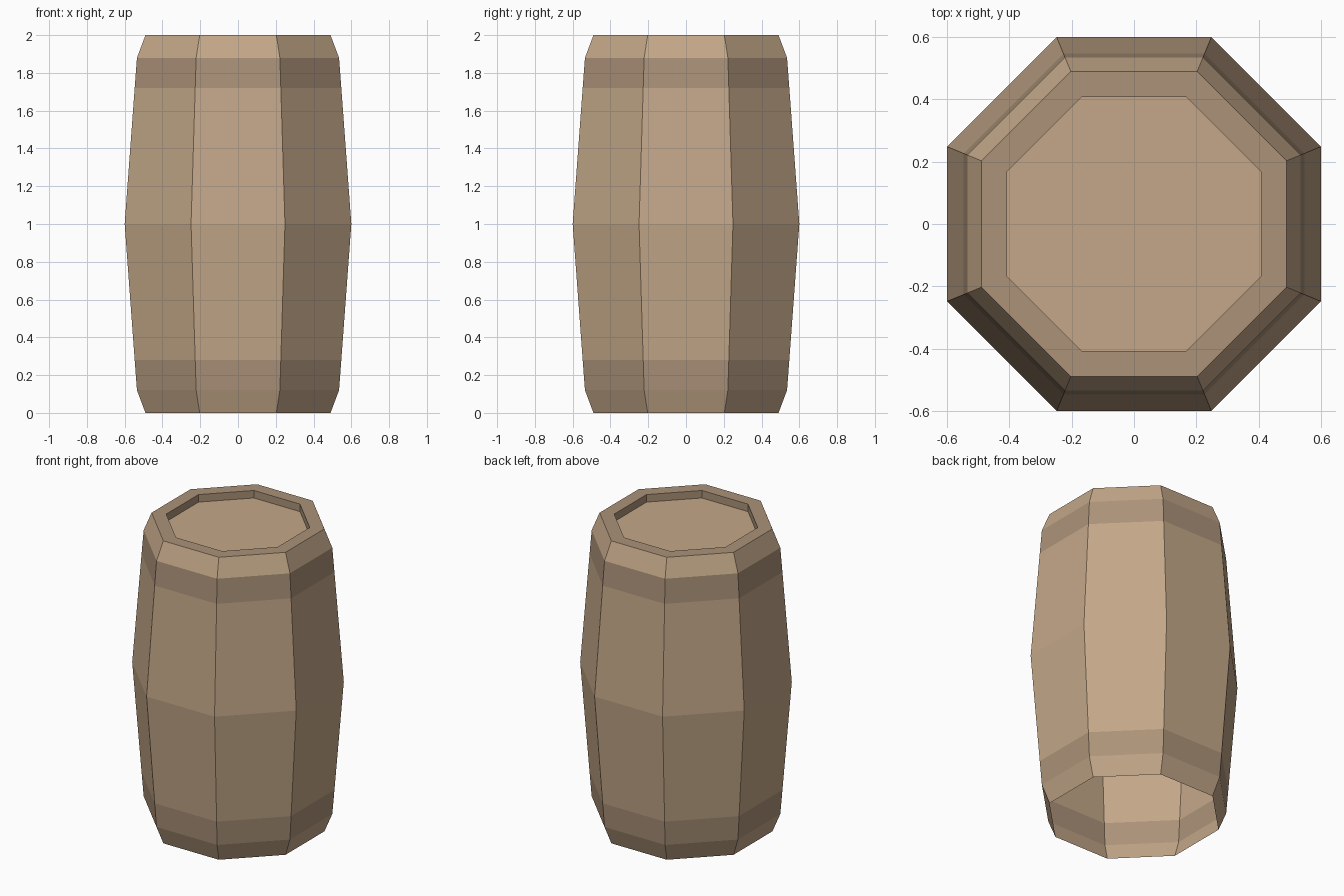
import bpy, bmesh
from math import pi, cos, sin

if "Cube" in bpy.data.objects:
    bpy.data.objects.remove(bpy.data.objects["Cube"])

SIDES = 8


def material(name, color):
    mat = bpy.data.materials.new(name)
    mat.diffuse_color = (*color, 1)
    mat.use_nodes = True
    mat.node_tree.nodes["Principled BSDF"].inputs["Base Color"].default_value = mat.diffuse_color
    return mat


def ring(bm, apothem, z):
    r = apothem / cos(pi / SIDES)
    angles = [(i + 0.5) * 2 * pi / SIDES for i in range(SIDES)]
    return [bm.verts.new((r * cos(a), r * sin(a), z)) for a in angles]


# Profile from the open bottom up, over the rim and down into the recess:
# (distance to flat side, height, material of the strip that starts here)
WOOD, HOOP = 0, 1
profile = [
    (0.49, 0.00, WOOD),
    (0.535, 0.12, HOOP),
    (0.547, 0.28, WOOD),
    (0.60, 1.00, WOOD),
    (0.547, 1.72, HOOP),
    (0.535, 1.88, WOOD),
    (0.49, 2.00, HOOP),
    (0.407, 2.00, HOOP),
    (0.407, 1.95, WOOD),
]

# Barrel shell: bridge each ring to the next
bm = bmesh.new()
rings = [ring(bm, a, z) for a, z, _ in profile]
for (lower, upper), (_, _, mat) in zip(zip(rings, rings[1:]), profile):
    for i in range(SIDES):
        j = (i + 1) % SIDES
        face = bm.faces.new((lower[i], lower[j], upper[j], upper[i]))
        face.material_index = mat

# Recessed lid
lid = bm.faces.new(rings[-1])
lid.material_index = WOOD

mesh = bpy.data.meshes.new("barrel")
bm.to_mesh(mesh)
bm.free()
mesh.materials.append(material("wood", (0.55, 0.39, 0.25)))
mesh.materials.append(material("hoop", (0.41, 0.29, 0.19)))
barrel = bpy.data.objects.new("barrel", mesh)
bpy.context.collection.objects.link(barrel)
